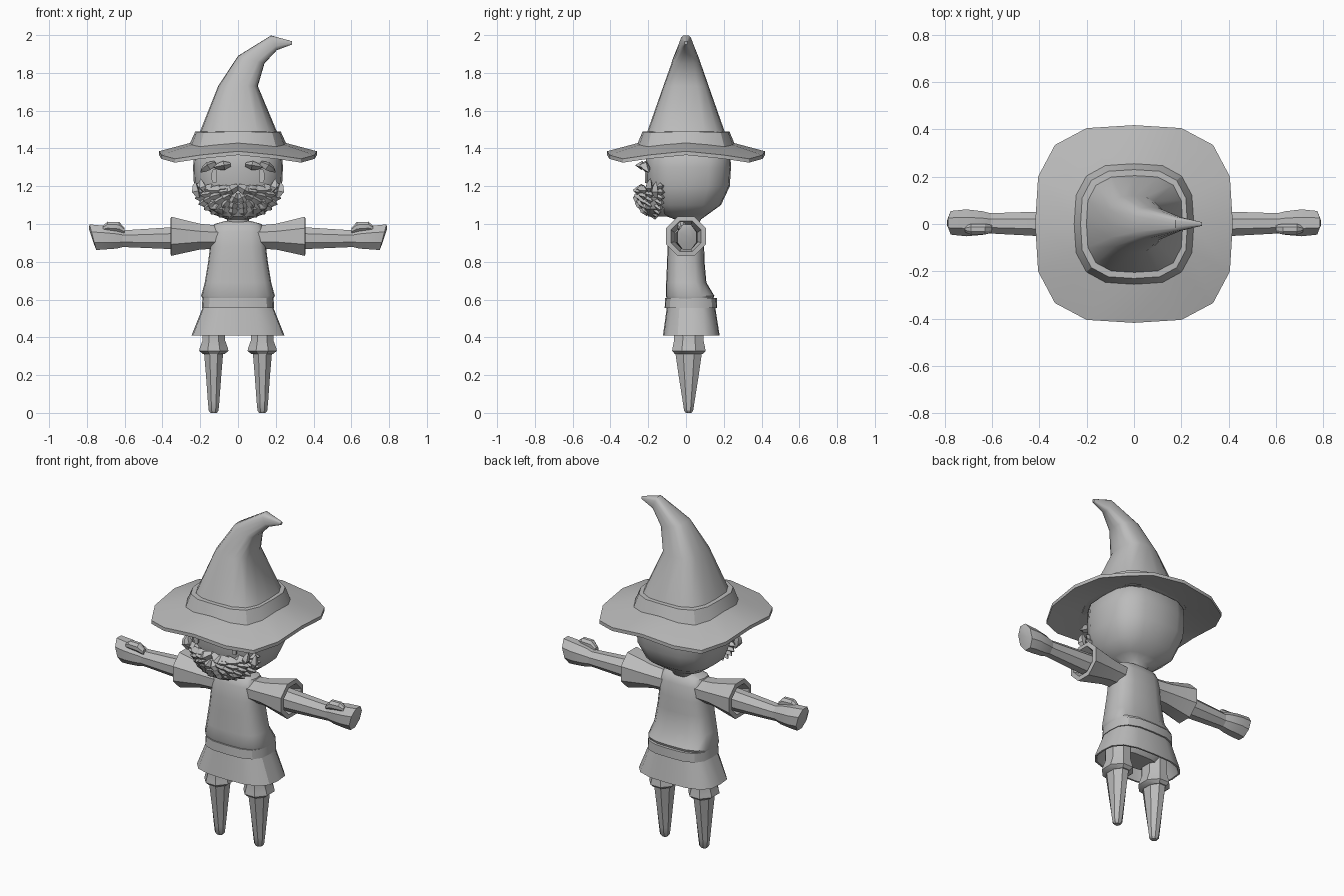
import bpy, math
from mathutils import Vector, Matrix

if "Cube" in bpy.data.objects:
    bpy.data.objects.remove(bpy.data.objects["Cube"])

grey = bpy.data.materials.new("plain grey")
grey.diffuse_color = (0.5, 0.5, 0.5, 1)
grey.use_nodes = True
grey.node_tree.nodes["Principled BSDF"].inputs["Base Color"].default_value = grey.diffuse_color

# quarter of a 16-sided rounded square, turned four times
QUARTER = [(1, 0), (.97, .48), (.8, .8), (.48, .97)]
SQUARE = list(QUARTER)
for k in range(3):
    SQUARE += [(-y, x) for x, y in SQUARE[-4:]]


def finish(name, verts, faces, mirror=False, angle=32):
    import bmesh
    me = bpy.data.meshes.new(name)
    me.from_pydata([tuple(v) for v in verts], [], faces)
    bm = bmesh.new()
    bm.from_mesh(me)
    bmesh.ops.recalc_face_normals(bm, faces=bm.faces)
    bm.to_mesh(me)
    bm.free()
    me.materials.append(grey)
    me.polygons.foreach_set("use_smooth", [True] * len(me.polygons))
    me.set_sharp_from_angle(angle=math.radians(angle))
    ob = bpy.data.objects.new(name, me)
    bpy.context.collection.objects.link(ob)
    if mirror:
        ob.modifiers.new("mirror", 'MIRROR').use_mirror_merge = False
    return ob


def loft_data(rings, cap=True, base=0):
    n = len(rings[0])
    verts = [p for r in rings for p in r]
    faces = [[base + a * n + i, base + a * n + (i + 1) % n,
              base + (a + 1) * n + (i + 1) % n, base + (a + 1) * n + i]
             for a in range(len(rings) - 1) for i in range(n)]
    if cap:
        faces.append([base + i for i in range(n)])
        faces.append([base + (len(rings) - 1) * n + i for i in range(n)])
    return verts, faces


def loft(name, rings, cap=True, mirror=False, angle=32):
    return finish(name, *loft_data(rings, cap), mirror, angle)


def level(z, hx, front, back, sag=0):
    """Rounded-square ring; corners can sag."""
    cy, hy = (front + back) / 2, (back - front) / 2
    return [(hx * x, cy + hy * y, z - sag * (0, .5, 1, .5)[i % 4])
            for i, (x, y) in enumerate(SQUARE)]


def flat_round(cx, cy, z, rx, ry, n=8):
    return [(cx + rx * math.cos(math.tau * (i + .5) / n),
             cy + ry * math.sin(math.tau * (i + .5) / n), z) for i in range(n)]


def limb(x, cy, cz, ry, rz, shear=0, n=8):
    """Ring standing across the arm; rounded so it fills its box."""
    out = []
    for i in range(n):
        a = math.tau * (i + .5) / n
        c, s = math.cos(a) * 1.08, math.sin(a) * 1.08
        out.append((x + shear * s, cy + ry * c, cz + rz * s))
    return out


# hat: brim, band and bent cone
loft("hat_brim", [level(1.40, .2, -.2, .2), level(1.365, .418, -.418, .418, .04),
                  level(1.385, .418, -.418, .418, .04), level(1.43, .25, -.25, .25, .02),
                  level(1.44, .15, -.15, .15)])
loft("hat_band", [level(1.40, .245, -.25, .25, .02), level(1.43, .253, -.255, .255, .025),
                  level(1.49, .226, -.23, .23, .005), level(1.49, .19, -.19, .19)], angle=25)
cone = []
for lx, lz, rx, rz, hy in [(-.205, 1.48, .21, 1.48, .208), (-.105, 1.73, .105, 1.73, .12),
                           (0, 1.89, .14, 1.85, .07), (.175, 1.998, .205, 1.92, .03),
                           (.287, 1.967, .285, 1.95, .008)]:
    cone.append([(lx + (rx - lx) * (x + 1) / 2, hy * y, lz + (rz - lz) * (x + 1) / 2)
                 for x, y in SQUARE])
loft("hat_cone", cone, angle=40)

# head
loft("head", [level(*r) for r in [
    (.97, .05, -.05, .05), (1.025, .06, -.06, .08), (1.05, .13, -.13, .115),
    (1.10, .195, -.18, .185), (1.20, .233, -.208, .232), (1.30, .238, -.213, .238),
    (1.38, .232, -.21, .235), (1.42, .19, -.19, .19)]], angle=60)
loft("eye", [[(.125 + .015 * x, y, 1.253 + .037 * z) for x, z in SQUARE]
             for y in (-.207, -.216)], mirror=True)


def tufts(name, items):
    """Leaf-shaped hair locks: root, tip, half-width, half-thickness."""
    V, F = [], []
    for root, tip, w, th in items:
        root, tip = Vector(root), Vector(tip)
        d = tip - root
        out = Vector((root.x * 1.2, -.2, 0)).normalized()
        side = d.cross(out).normalized()
        out = side.cross(d).normalized()
        rings = []
        for t, s, lift in [(0, .45, 0), (.4, 1, .35), (.75, .7, .25), (1, .06, -.1)]:
            c = root + d * t + out * th * lift
            rings.append([c + side * w * s, c + out * th * s, c - side * w * s, c - out * th * s])
        v, f = loft_data(rings, True, len(V))
        V += v
        F += f
    finish(name, V, F, mirror=True, angle=30)


# beard: rows of locks fanning around the mouth
locks = []
for k, depth, count in [(1.0, -.165, 8), (.86, -.205, 7), (.68, -.225, 5), (.5, -.235, 3)]:
    for i in range(count):
        a = math.radians(12 - 100 * (i + (.5 if count % 2 else .15)) / count)
        c, s = math.cos(a), math.sin(a)
        y = depth + .05 * c * k ** 2
        p = lambda q, yy: (.236 * q * c, yy, 1.175 + .155 * q * s)
        locks.append((p(k - .42, y - .01), p(k, y - .012), .03, .03))
locks += [((.17, -.19, 1.17), (.2, -.19, 1.24), .022, .025),
          ((.21, -.16, 1.14), (.228, -.16, 1.225), .022, .025)]
tufts("beard_locks", locks)
loft("beard_base", [level(1.04, .08, -.2, -.08), level(1.08, .15, -.225, -.08),
                    level(1.14, .18, -.225, -.08), level(1.18, .15, -.21, -.08)])
tufts("moustache", [((.0, -.235, 1.2), (.09, -.235, 1.15), .03, .035),
                    ((.03, -.23, 1.19), (.13, -.215, 1.18), .022, .03)])
tufts("eyebrow", [((.04, -.22, 1.315), (.13, -.225, 1.30), .024, .035),
                  ((.12, -.215, 1.325), (.2, -.2, 1.275), .024, .03)])

# tunic: body, belt, skirt and sleeves
loft("tunic_body", [level(*r) for r in [
    (.59, .18, -.095, .14), (.62, .195, -.107, .15), (.69, .176, -.105, .108),
    (.80, .158, -.1, .098), (.88, .148, -.098, .096), (.96, .145, -.085, .085),
    (1.0, .125, -.07, .07), (1.015, .07, -.05, .05)]], angle=45)
loft("belt", [level(z, hx, f, b) for z, hx, f, b in [
    (.555, .16, -.08, .13), (.555, .192, -.113, .165), (.607, .188, -.11, .163),
    (.607, .16, -.08, .13)]])
loft("skirt", [level(.57, .182, -.1, .153), level(.41, .246, -.122, .178),
               level(.41, .236, -.112, .168), level(.55, .165, -.085, .14)])
loft("sleeve", [limb(.08, 0, .93, .07, .06), limb(.2, 0, .933, .08, .068),
                limb(.355, 0, .935, .105, .104), limb(.358, 0, .935, .08, .08),
                limb(.29, 0, .93, .06, .06)], mirror=True)

# arms and hands
loft("forearm", [limb(.26, 0, .927, .055, .06), limb(.35, 0, .925, .054, .058),
                 limb(.63, .003, .922, .042, .043)], mirror=True)
loft("hand", [limb(.605, .003, .923, .042, .044), limb(.64, .004, .925, .05, .055),
              limb(.71, .005, .928, .057, .063), limb(.768, .005, .93, .05, .068, .018),
              limb(.775, .005, .932, .03, .045, .015)], mirror=True)
loft("thumb", [limb(.60, -.02, .965, .015, .015), limb(.63, -.022, .985, .023, .026),
               limb(.69, -.022, .988, .023, .024), limb(.715, -.022, .978, .012, .014)],
     mirror=True)

# breeches with flared cuffs, and tapered legs
loft("hips", [level(.44, .12, -.05, .08), level(.48, .165, -.075, .11),
              level(.57, .165, -.085, .13)])
loft("breeches_leg", [flat_round(.128, .015, *r) for r in [
    (.31, .045, .065), (.312, .062, .08), (.328, .084, .096), (.345, .08, .093),
    (.385, .064, .084), (.53, .062, .085)]], mirror=True)
loft("lower_leg", [flat_round(.129, .014, *r) for r in [
    (0, .018, .016), (.012, .028, .026), (.06, .033, .034), (.20, .044, .058),
    (.33, .056, .078)]], mirror=True)
